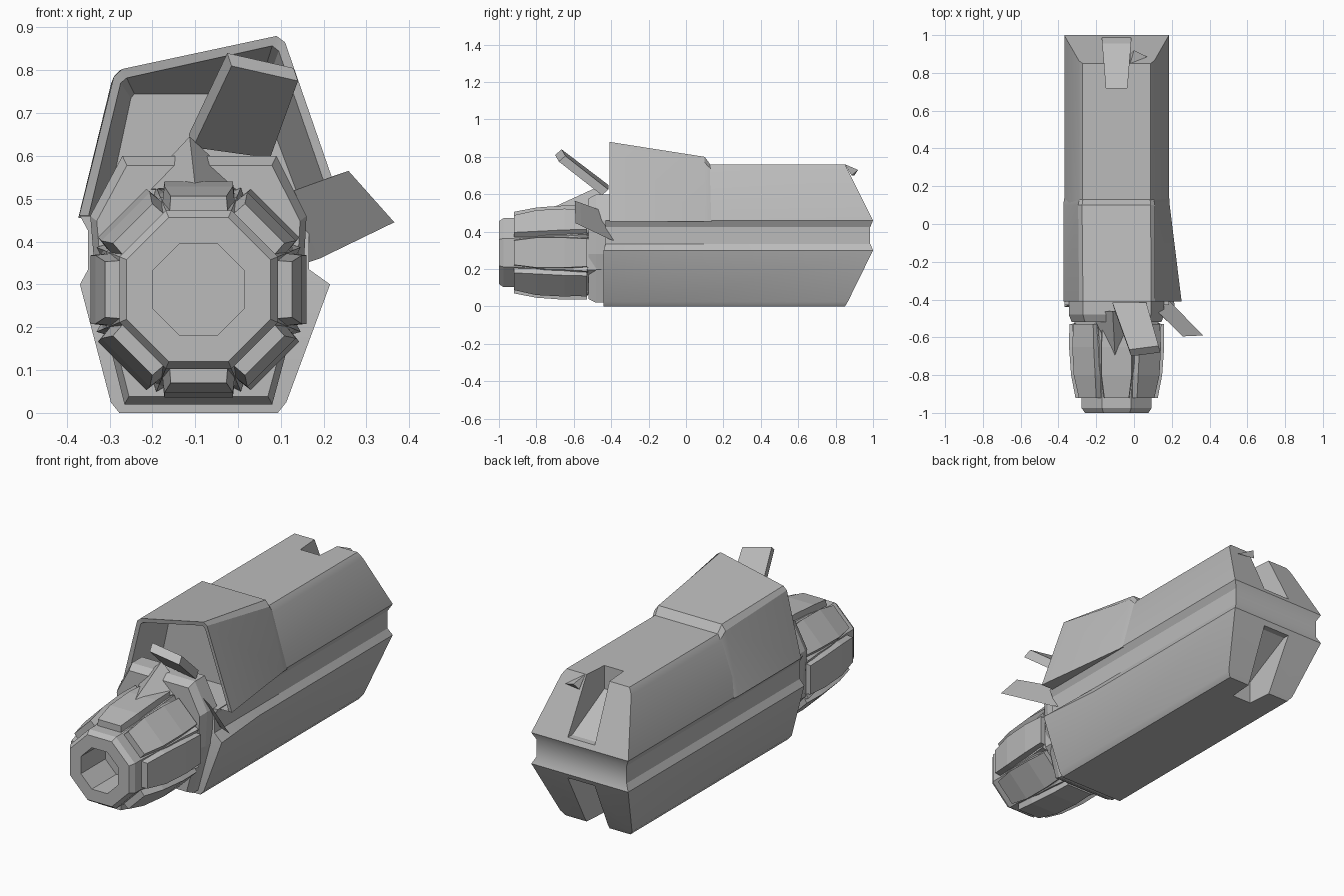
import bpy, bmesh, math
from mathutils import Vector

if "Cube" in bpy.data.objects:
    bpy.data.objects.remove(bpy.data.objects["Cube"])

CX, CZ = -0.092, 0.288          # axis of the nozzle

grey = bpy.data.materials.new("plain_grey")
grey.diffuse_color = (0.5, 0.5, 0.5, 1)
grey.use_nodes = True
grey.node_tree.nodes["Principled BSDF"].inputs["Base Color"].default_value = grey.diffuse_color


def make(name, verts, faces, smooth=None):
    me = bpy.data.meshes.new(name)
    me.from_pydata([tuple(v) for v in verts], [], faces)
    bm = bmesh.new()
    bm.from_mesh(me)
    bmesh.ops.recalc_face_normals(bm, faces=bm.faces)
    bm.to_mesh(me)
    bm.free()
    me.materials.append(grey)
    ob = bpy.data.objects.new(name, me)
    bpy.context.collection.objects.link(ob)
    if smooth:
        bpy.ops.object.select_all(action='DESELECT')
        ob.select_set(True)
        bpy.context.view_layer.objects.active = ob
        bpy.ops.object.shade_smooth_by_angle(angle=math.radians(smooth))
    return ob


def loft(name, rings, smooth=None):
    """Skin closed rings of equal length and cap both ends."""
    n = len(rings[0])
    verts = [p for r in rings for p in r]
    faces = [(k*n+i, k*n+(i+1) % n, (k+1)*n+(i+1) % n, (k+1)*n+i)
             for k in range(len(rings)-1) for i in range(n)]
    faces += [tuple(range(n)), tuple(range((len(rings)-1)*n, len(rings)*n))]
    return make(name, verts, faces, smooth)


def ring(pts, y):
    return [(x, y, z) for x, z in pts]


def octagon(apothem, y):
    r = apothem / math.cos(math.pi/8)
    return [(CX + r*math.cos(a), y, CZ + r*math.sin(a))
            for a in (math.pi/8 + i*math.pi/4 for i in range(8))]


def plate(name, corners, offset):
    """Thick four-cornered plate."""
    o = Vector(offset)
    return loft(name, [corners, [Vector(c)+o for c in corners]])


# main body: rows of height, half width, front y, rear y
rows = [(0, .185, -.44, .85), (.025, .205, -.44, .865), (.30, .277, -.44, 1),
        (.335, .258, -.43, .985), (.425, .258, -.43, .985), (.46, .277, -.43, 1),
        (.465, .276, -.19, .9975), (.73, .2, -.19, .865), (.76, .18, -.19, .85)]
stations = []
for end in (0, 1, 2):
    left, right = [], []
    for z, w, yf, yr in rows:
        y = (yf, max(yf, -.19) + .1, yr)[end]
        swell = .03 if end == 0 and z == .30 else 0
        left.append((CX - w, y, z))
        right.append((CX + w + swell, y, z))
    stations.append((left, right))
verts = [p for s in stations for side in s for p in side]
n = len(rows)
idx = lambda s, side, i: (s*2 + side)*n + i
faces = []
for i in range(n-1):
    for s in (0, 1):
        for side in (0, 1):
            faces.append((idx(s, side, i), idx(s, side, i+1),
                          idx(s+1, side, i+1), idx(s+1, side, i)))
    for s in (0, 2):
        faces.append((idx(s, 0, i), idx(s, 1, i), idx(s, 1, i+1), idx(s, 0, i+1)))
for s in (0, 1):
    for i in (0, n-1):
        faces.append((idx(s, 0, i), idx(s, 1, i), idx(s+1, 1, i), idx(s+1, 0, i)))
body = make("body", verts, faces, 25)

# tapered slots in the rear wedge, above and below the groove
for name, m in (("upper_slot_cutter", 1), ("lower_slot_cutter", -1)):
    prof = [(.72, .82, .055), (.72, .64, .055), (.955, .485, .075),
            (1.1, .485, .085), (1.1, .82, .085)]
    cut = loft(name, [[(CX + s*w, y, .38 + m*(z-.38)) for y, z, w in prof]
                      for s in (-1, 1)])
    cut.hide_render = True
    cut.hide_set(True)
    mod = body.modifiers.new(name, 'BOOLEAN')
    mod.object = cut
    mod.operation = 'DIFFERENCE'
    mod.solver = 'EXACT'

# small burr beside the upper slot
make("rear_burr", [(-.02, .90, .70), (-.02, .85, .76), (.07, .885, .70), (0, .92, .73)],
     [(0, 1, 2), (0, 1, 3), (1, 2, 3), (0, 2, 3)])

# skewed hood with a funnel-shaped open front
outer = [(-.372, .455), (-.29, .785), (-.27, .803), (.09, .88), (.11, .865), (.252, .455)]
lip = [(-.35, .455), (-.274, .77), (-.26, .782), (.08, .857), (.095, .845), (.23, .455)]
deep = [(-.31, .455), (-.25, .735), (-.242, .745), (.045, .745), (.055, .735), (.16, .455)]
rear = [(-.373, .455), (-.296, .77), (-.275, .80), (.088, .80), (.11, .77), (.189, .455)]
seam = [(-.371, .455), (-.288, .73), (-.27, .752), (.085, .752), (.104, .73), (.187, .455)]
loft("hood", [ring(deep, -.2), ring(lip, -.405), ring(outer, -.41),
              ring(rear, .1), ring(seam, .135)], 25)

# collar plate between the body and the nozzle
collar = [(-.265, .02), (.08, .02), (.15, .28), (.16, .46), (.09, .60), (-.27, .60),
          (-.345, .46), (-.33, .28)]
loft("collar", [ring(collar, -.40), ring(collar, -.48),
                ring([(CX + (x-CX)*.94, CZ + (z-CZ)*.93) for x, z in collar], -.52)])

# nozzle core with a bored front
loft("nozzle", [octagon(a, y) for a, y in
                ((.22, -.45), (.225, -.58), (.215, -.75), (.185, -.92), (.185, -.975),
                 (.168, -1.0), (.107, -1.0), (.107, -.80))])

# eight armour panels around the nozzle
sections = [(-.92, .150, .218, .070), (-.80, .19, .241, .086),
            (-.65, .20, .252, .086), (-.53, .20, .250, .080)]
for k in range(8):
    a = k*math.pi/4
    out, tan = Vector((math.cos(a), 0, math.sin(a))), Vector((-math.sin(a), 0, math.cos(a)))
    c = Vector((CX, 0, CZ))
    rings = []
    for y, lo, hi, w in sections:
        p = c + Vector((0, y, 0))
        rings.append([p + out*lo - tan*w, p + out*hi - tan*w*.93,
                      p + out*hi + tan*w*.93, p + out*lo + tan*w])
    loft("nozzle_panel", rings)
    # sharp slivers in the gaps between panels
    b = a + math.pi/8
    o2, t2 = Vector((math.cos(b), 0, math.sin(b))), Vector((-math.sin(b), 0, math.cos(b)))
    make("gap_sliver", [c + o2*.215 - t2*.035 + Vector((0, -.52, 0)),
                        c + o2*.215 + t2*.035 + Vector((0, -.52, 0)),
                        c + o2*.258 + Vector((0, -.53, 0)),
                        c + o2*.215 + Vector((0, -.78, 0))],
         [(0, 1, 2), (0, 1, 3), (1, 2, 3), (0, 2, 3)])

# peeled-back flaps and the torn peak at the collar
plate("upper_flap", [(-.105, -.45, .62), (-.015, -.70, .81), (.14, -.68, .775),
                     (.075, -.45, .595)], (-.01, .035, .03))
plate("side_flap", [(.12, -.46, .515), (.258, -.595, .565), (.365, -.59, .445),
                    (.19, -.41, .36)], (-.03, .03, -.01))
make("torn_peak", [(-.23, -.47, .52), (.02, -.47, .52), (-.113, -.46, .645),
                   (-.10, -.71, .53)],
     [(0, 1, 2), (0, 1, 3), (1, 2, 3), (0, 2, 3)])
